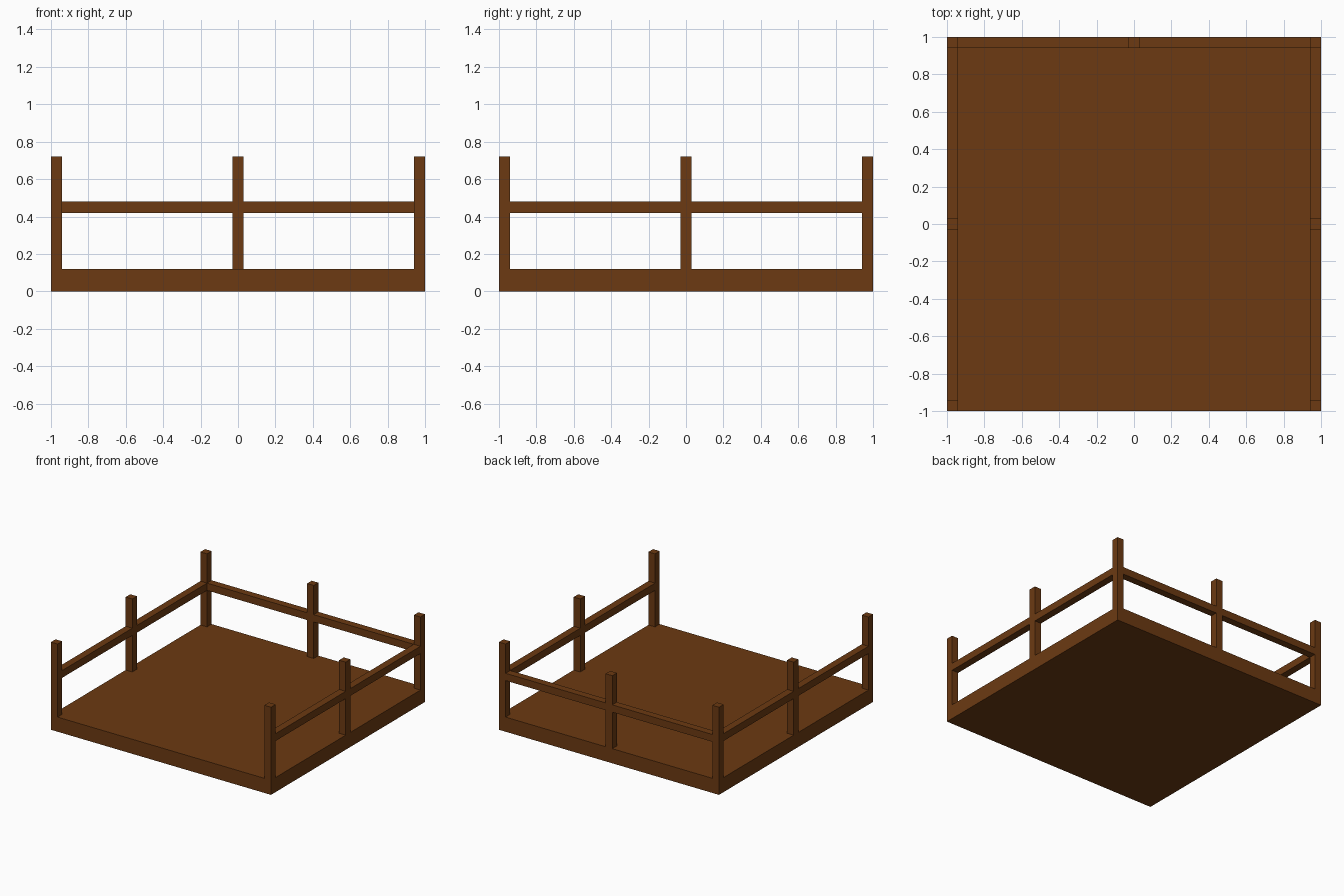
import bpy

if "Cube" in bpy.data.objects:
    bpy.data.objects.remove(bpy.data.objects["Cube"])

wood = bpy.data.materials.new("brown_wood")
wood.diffuse_color = (0.15, 0.042, 0.006, 1)
wood.use_nodes = True
wood.node_tree.nodes["Principled BSDF"].inputs["Base Color"].default_value = wood.diffuse_color


def box(name, lo, hi):
    """Axis-aligned box between two opposite corners."""
    centre = [(a + b) / 2 for a, b in zip(lo, hi)]
    bpy.ops.mesh.primitive_cube_add(size=1, location=centre)
    ob = bpy.context.object
    ob.name = name
    ob.scale = [b - a for a, b in zip(lo, hi)]
    bpy.ops.object.transform_apply(location=False, rotation=False, scale=True)
    ob.data.materials.append(wood)
    return ob


T = 0.03          # half thickness of posts and rails
E = 1 - T         # centre line of the fence
DECK, TOP = 0.12, 0.72
RAIL_LO, RAIL_HI = 0.42, 0.48

# Deck
box("deck", (-1, -1, 0), (1, 1, DECK))

# Posts: corners, side middles and back middle (front stays open)
posts = {
    "front_left_post": (-E, -E), "front_right_post": (E, -E),
    "back_left_post": (-E, E), "back_right_post": (E, E),
    "middle_left_post": (-E, 0), "middle_right_post": (E, 0),
    "middle_back_post": (0, E),
}
for name, (x, y) in posts.items():
    box(name, (x - T, y - T, DECK), (x + T, y + T, TOP))

# Rails spanning between neighbouring posts
for side, x in (("left", -E), ("right", E)):
    for part, y0, y1 in (("front", -E + T, -T), ("back", T, E - T)):
        box(f"{side}_{part}_rail", (x - T, y0, RAIL_LO), (x + T, y1, RAIL_HI))
for part, x0, x1 in (("left", -E + T, -T), ("right", T, E - T)):
    box(f"back_{part}_rail", (x0, E - T, RAIL_LO), (x1, E + T, RAIL_HI))
